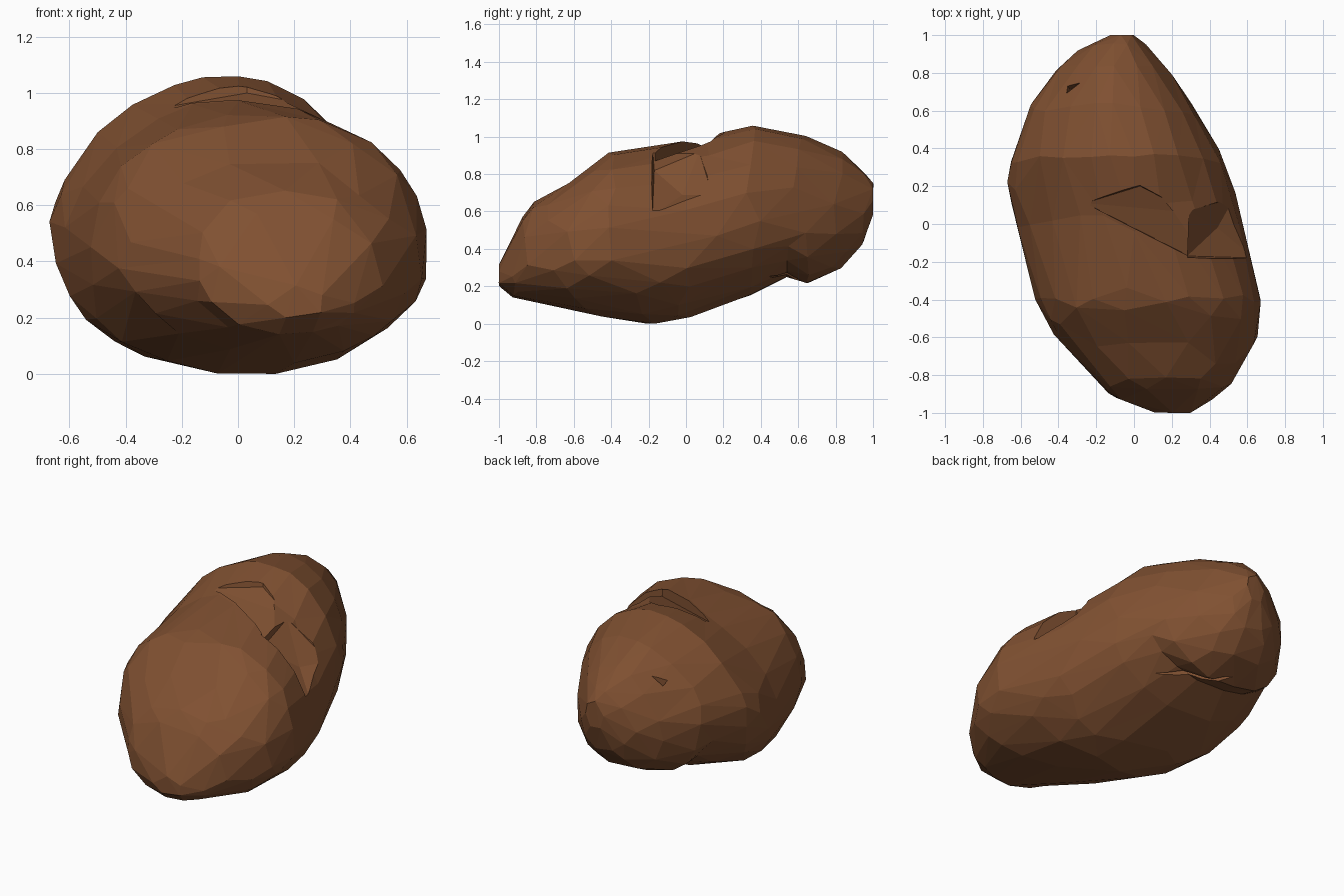
import bpy
import bmesh
import math
from mathutils import Vector, noise

default = bpy.data.objects.get("Cube")
if default:
    bpy.data.objects.remove(default, do_unlink=True)

brown = bpy.data.materials.new("earthy brown")
brown.use_nodes = True
colour = (0.215, 0.081, 0.031, 1)
brown.diffuse_color = colour
shader = brown.node_tree.nodes["Principled BSDF"]
shader.inputs["Base Color"].default_value = colour
shader.inputs["Roughness"].default_value = 0.9


def add_object(name, bm):
    bmesh.ops.recalc_face_normals(bm, faces=bm.faces)
    mesh = bpy.data.meshes.new(name)
    bm.to_mesh(mesh)
    bm.free()
    mesh.materials.append(brown)
    obj = bpy.data.objects.new(name, mesh)
    bpy.context.collection.objects.link(obj)
    return obj


# Body sections: y, x low, x high, z low, z high
SECTIONS = [
    (-1.0, .12, .29, .20, .31),
    (-.93, -.10, .40, .15, .45),
    (-.83, -.21, .51, .12, .63),
    (-.62, -.41, .63, .07, .76),
    (-.42, -.52, .66, .03, .90),
    (-.20, -.59, .62, .00, .95),
    (0, -.64, .57, .03, .98),
    (.20, -.67, .51, .10, 1.02),
    (.36, -.65, .45, .16, 1.065),
    (.53, -.59, .36, .245, 1.03),
    (.63, -.55, .30, .22, 1.005),
    (.72, -.49, .24, .24, .97),
    (.84, -.40, .15, .31, .91),
    (.94, -.27, .06, .42, .82),
    (1.0, -.13, -.02, .58, .75),
]
SIDES, STEPS = 40, 3
# Corner roundness at the front and back: (right, left) pairs
UPPER = ((2.5, 2.1), (2.3, 1.58))
LOWER = ((2.0, 2.2), (1.8, 2.4))
WAIST = (.42, .48)


def spline(a, b, c, d, t):
    return b + t / 2 * (c - a + t * (2 * a - 5 * b + 4 * c - d
                                     + t * (3 * (b - c) + d - a)))


def smooth_sections():
    last = len(SECTIONS) - 1
    for i in range(last):
        near = [SECTIONS[min(max(i + k, 0), last)] for k in (-1, 0, 1, 2)]
        for s in range(STEPS):
            yield [spline(*column, s / STEPS) for column in zip(*near)]
    yield SECTIONS[-1]


# Lumpy body lofted through the sections
bm = bmesh.new()
rings = []
for y, x0, x1, z0, z1 in smooth_sections():
    back = min(max((y + .5) / .5, 0), 1)
    ring = []
    for i in range(SIDES):
        a = math.tau * (i + .5) / SIDES
        c, s = math.cos(a), math.sin(a)
        left = int(c < 0)
        front_n, back_n = (UPPER if s > 0 else LOWER)[left]
        n = front_n + (back_n - front_n) * back
        waist = z0 + (z1 - z0) * WAIST[left]
        reach = (z1 if s > 0 else z0) - waist
        p = Vector(((x0 + x1) / 2 + math.copysign(abs(c) ** (2 / n), c) * (x1 - x0) / 2,
                    y, waist + reach * abs(s) ** (2 / n)))
        p += Vector((c, 0, s)) * noise.noise(p * 3) * .012 * min(1, x1 - x0)
        ring.append(bm.verts.new(p))
    rings.append(ring)
for r, s in zip(rings, rings[1:]):
    for i in range(SIDES):
        j = (i + 1) % SIDES
        bm.faces.new((r[i], r[j], s[j], s[i]))
bm.faces.new(rings[0])
bm.faces.new(rings[-1])
bmesh.ops.triangulate(bm, faces=bm.faces)
body = add_object("lumpy_body", bm)

# Reduce to broad irregular facets
bpy.context.view_layer.objects.active = body
body.select_set(True)
facets = body.modifiers.new("facets", "DECIMATE")
facets.ratio = 340 / len(body.data.polygons)
bpy.ops.object.modifier_apply(modifier=facets.name)


def carve(name, points):
    """Cut a hollow shaped like the hull of the points."""
    hull = bmesh.new()
    for p in points:
        hull.verts.new(p)
    bmesh.ops.convex_hull(hull, input=hull.verts)
    cutter = add_object(name, hull)
    cutter.hide_render = True
    cut = body.modifiers.new(name, "BOOLEAN")
    cut.operation = "DIFFERENCE"
    cut.solver = "EXACT"
    cut.object = cutter
    bpy.ops.object.modifier_apply(modifier=cut.name)
    bpy.data.objects.remove(cutter, do_unlink=True)


# Shallow crease across the top
carve("top_crease", [(-.27, .11, .95), (.28, -.17, .87), (.29, .06, .95),
                     (.02, .2, 1.0), (-.27, .11, 1.2), (.28, -.18, 1.2),
                     (.29, .1, 1.2), (.02, .24, 1.2)])
# Deep hollow where the crease opens on the side
carve("side_hollow", [(.27, -.17, .82), (.62, -.18, .58), (.43, -.02, .69),
                      (.52, .14, .69), (.28, .07, .92), (.28, -.2, 1.2),
                      (.9, -.2, .9), (.9, .15, .9), (.3, .1, 1.2)])
# Fold under the back end
carve("under_fold", [(.30, .36, .1), (-.25, .80, .2), (.0, .56, .31),
                     (.16, .47, .31), (.2, .46, .0), (-.1, .64, .05)])
# Small dent near the back of the top
carve("back_dent", [(-.42, .64, 1.0), (-.22, .80, 1.0), (-.35, .71, .78),
                    (-.42, .82, 1.0)])

# Rest on the floor, centred
corners = [v.co.copy() for v in body.data.vertices]
low = Vector([min(c[k] for c in corners) for k in range(3)])
high = Vector([max(c[k] for c in corners) for k in range(3)])
base = Vector(((low.x + high.x) / 2, (low.y + high.y) / 2, low.z))
for v in body.data.vertices:
    v.co -= base
for face in body.data.polygons:
    face.use_smooth = False
    face.material_index = 0
